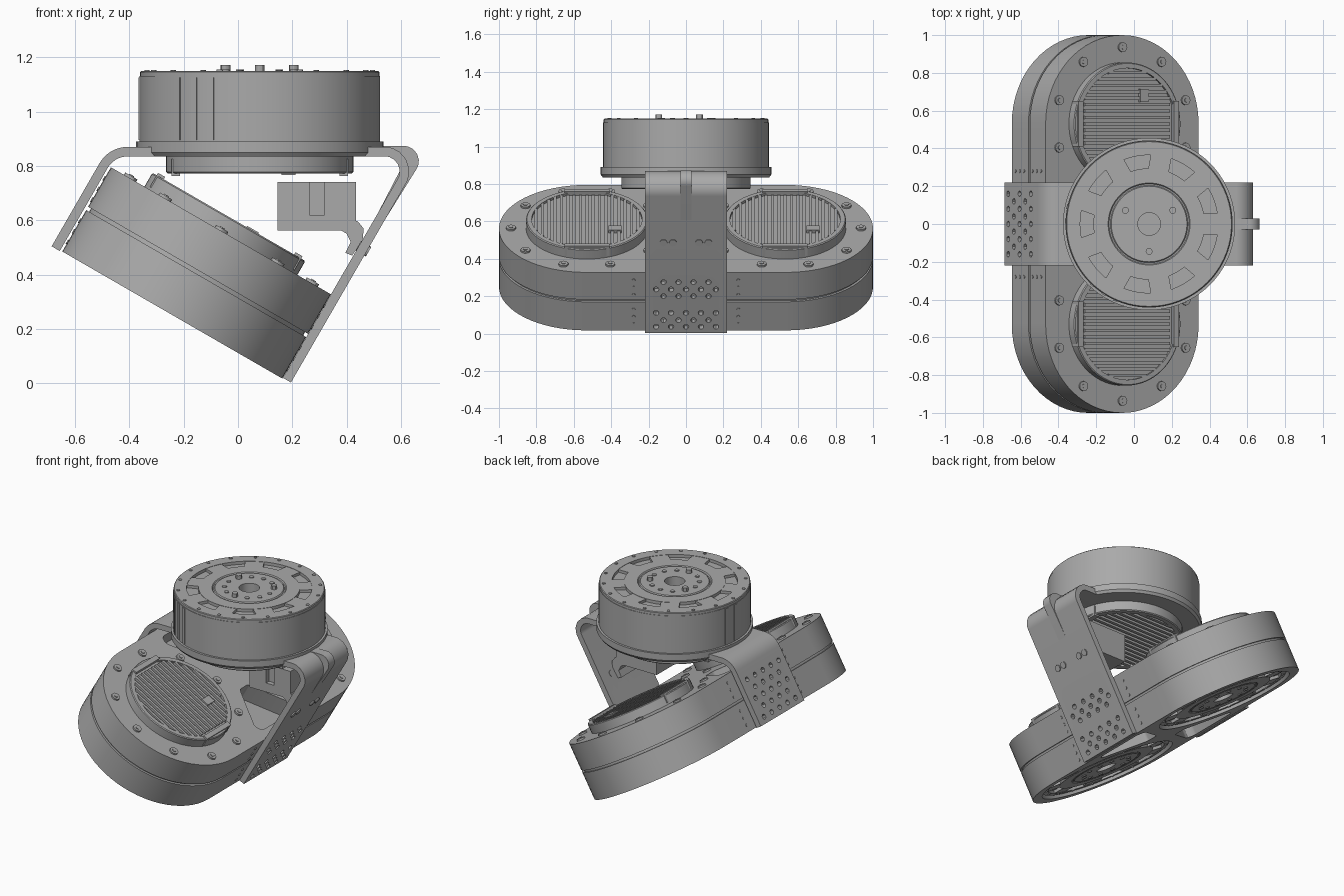
import bpy, bmesh
from math import sin, cos, tan, pi, radians, sqrt
from mathutils import Matrix, Vector

if "Cube" in bpy.data.objects:
    bpy.data.objects.remove(bpy.data.objects["Cube"])

metal = bpy.data.materials.new("grey_metal")
metal.use_nodes = True
grey = (0.4, 0.4, 0.4, 1)
metal.diffuse_color = grey
metal.node_tree.nodes["Principled BSDF"].inputs["Base Color"].default_value = grey

T = Matrix.Translation
FLIP = Matrix.Rotation(pi, 4, 'X')
SIDE = Matrix.Rotation(pi / 2, 4, 'X')      # prism outline becomes x-z
TILT = T((-0.242, 0, 0.251)) @ Matrix.Rotation(radians(30), 4, 'Y')
TOP = T((0.08, 0, 0))


def finish(bm, name, M):
    bmesh.ops.remove_doubles(bm, verts=bm.verts, dist=1e-5)
    bmesh.ops.recalc_face_normals(bm, faces=bm.faces)
    mesh = bpy.data.meshes.new(name)
    bm.to_mesh(mesh)
    bm.free()
    mesh.transform(M)
    mesh.materials.append(metal)
    ob = bpy.data.objects.new(name, mesh)
    bpy.context.collection.objects.link(ob)
    return ob


def prism(name, outline, z0, z1, M=Matrix()):
    bm = bmesh.new()
    face = bm.faces.new([bm.verts.new((x, y, z0)) for x, y in outline])
    out = bmesh.ops.extrude_face_region(bm, geom=[face])
    moved = [v for v in out["geom"] if isinstance(v, bmesh.types.BMVert)]
    bmesh.ops.translate(bm, verts=moved, vec=(0, 0, z1 - z0))
    return finish(bm, name, M)


def lathe(name, profile, M, n=72):
    bm = bmesh.new()
    rings = [[bm.verts.new((r * cos(2 * pi * i / n), r * sin(2 * pi * i / n), z))
              for r, z in profile] for i in range(n)]
    k = len(profile)
    for i in range(n):
        a, b = rings[i], rings[(i + 1) % n]
        for j in range(k):
            m = (j + 1) % k
            if profile[j][0] or profile[m][0]:
                bm.faces.new((a[j], b[j], b[m], a[m]))
    bmesh.ops.dissolve_degenerate(bm, edges=bm.edges, dist=1e-6)
    return finish(bm, name, M)


def discs(name, places, r, z0, z1, M, n=12):
    bm = bmesh.new()
    for x, y in places:
        bmesh.ops.create_cone(bm, cap_ends=True, segments=n, radius1=r, radius2=r,
                              depth=z1 - z0, matrix=T((x, y, (z0 + z1) / 2)))
    return finish(bm, name, M)


def boxes(name, items, M):
    # each item: centre, size, turn about z
    bm = bmesh.new()
    for c, s, a in items:
        bmesh.ops.create_cube(bm, size=1, matrix=Matrix.Rotation(a, 4, 'Z') @ T(c) @ Matrix.Diagonal((*s, 1)))
    return finish(bm, name, M)


def cut(ob, cutter):
    cutter.hide_render = True
    mod = ob.modifiers.new("cut", 'BOOLEAN')
    mod.operation, mod.solver, mod.object = 'DIFFERENCE', 'EXACT', cutter
    bpy.context.view_layer.objects.active = ob
    bpy.ops.object.modifier_apply(modifier="cut")
    bpy.data.objects.remove(cutter)


def rounded(points, radii, n=8):
    # replace each corner that has a radius by an arc
    out = []
    for i, (p, r) in enumerate(zip(points, radii)):
        p = Vector(p)
        if not r:
            out.append(tuple(p))
            continue
        a = (Vector(points[i - 1]) - p).normalized()
        b = (Vector(points[(i + 1) % len(points)]) - p).normalized()
        half = a.angle(b) / 2
        c = p + (a + b).normalized() * r / sin(half)
        s, e = p + a * r / tan(half) - c, p + b * r / tan(half) - c
        for k in range(n + 1):
            out.append(tuple(c + s.lerp(e, k / n).normalized() * r))
    return out


def stadium(r, half=0.5325, n=32):
    pts = [(r * cos(pi * i / n), half + r * sin(pi * i / n)) for i in range(n + 1)]
    return pts + [(-x, -y) for x, y in pts]


def circle(r, count, start=0):
    return [(r * cos(start + 2 * pi * i / count), r * sin(start + 2 * pi * i / count)) for i in range(count)]


def output_face(name, M, big):
    # hub, outer ring and spokes over a recessed floor, with bolt circles
    lathe(name + "_hub", [(0.06, 0), (0.06, 0.02), (0.2, 0.02), (0.205, 0.014), (0.212, 0.014),
                          (0.217, 0.02), (0.295, 0.02), (0.295, 0)], M)
    lathe(name + "_ring", [(0.365, 0), (0.365, 0.02), (big - 0.004, 0.02), (big, 0.016), (big, 0)], M)
    boxes(name + "_spokes", [((0.33, 0, 0.009), (0.09, 0.11, 0.018), 2 * pi * i / 9) for i in range(9)], M)
    discs(name + "_hub_bolts", circle(0.145, 12, pi / 6), 0.014, 0.018, 0.025, M)
    discs(name + "_rim_bolts", circle(big - 0.025, 18), 0.01, 0.018, 0.024, M)


def heat_sink(name, M):
    lathe(name + "_rim", [(0, 0), (0, 0.045), (0.295, 0.045), (0.295, 0.06), (0.32, 0.06), (0.325, 0.055), (0.325, 0)], M)
    fins = []
    for i in range(-8, 9):
        y = i * 0.034
        reach = min(0.26, sqrt(0.295 ** 2 - y * y))
        fins.append(((0, y, 0.05), (2 * reach, 0.017, 0.018), 0))
    boxes(name + "_fins", fins, M)
    boxes(name + "_connectors", [((side * 0.292, 0, 0.04), (0.03, 0.24, 0.06), 0) for side in (-1, 1)]
          + [((0.1, 0.15, 0.055), (0.05, 0.07, 0.02), 0)], M)


# tilted twin body: lower half, recessed seam, upper half
lower = prism("lower_housing", stadium(0.4675), 0, 0.176, TILT)
prism("housing_seam", stadium(0.455), 0.15, 0.21, TILT)
upper = prism("upper_housing", stadium(0.4675), 0.19, 0.358, TILT)
motors = [(0, 0.53), (0, -0.53)]
cut(lower, discs("cutter", motors, 0.41, -0.1, 0.035, TILT, 72))
wedge = rounded([(0.41, 0.22), (0.12, 0.04), (0.12, -0.04), (0.41, -0.22)], [0.04, 0.025, 0.025, 0.04], 5)
for side in (1, -1):
    outline = [(side * x, y) for x, y in wedge]
    cut(upper, prism("cutter", outline, 0.24, 0.5, TILT))
    cut(lower, prism("cutter", outline, -0.1, 0.1, TILT))

# motors inside the twin body
for label, (x, y) in zip(("left", "right"), motors):
    M = TILT @ T((x, y, 0))
    heat_sink(label + "_heat_sink", M @ T((0, 0, 0.357)))
    discs(label + "_housing_bolts", circle(0.406, 10, pi / 10), 0.026, 0.35, 0.368, M)
    discs(label + "_bolt_sockets", circle(0.406, 10, pi / 10), 0.012, 0.36, 0.372, M, 6)
    output_face(label + "_output", M @ FLIP @ T((0, 0, -0.036)), 0.4)

# small pins on the long flat sides
pins = [(z, s * 0.28) for z in (0.04, 0.085, 0.13, 0.22, 0.265, 0.31) for s in (1, -1)]
discs("side_pins", [(-z, y) for z, y in pins], 0.009, -0.471, 0.471,
      TILT @ Matrix.Rotation(pi / 2, 4, 'Y'), 8)

# bent strap joining the body to the upper motor
strap_outline = rounded(
    [(-0.686, 0.504), (-0.475, 0.87), (0.696, 0.87), (0.195, 0.0025),
     (0.165, 0.02), (0.6355, 0.835), (-0.455, 0.835), (-0.656, 0.4865)],
    [0, 0.12, 0.09, 0, 0, 0.055, 0.085, 0])
strap = prism("strap", strap_outline, -0.22, 0.22, SIDE)


def leg_holes(start, rows):
    # staggered rows of holes running up a leg
    spots = []
    for i, t in enumerate(rows):
        count = 5 - i % 2
        spots += [(-t, (k - (count - 1) / 2) * 0.08) for k in range(count)]
    M = T(start) @ Matrix.Rotation(radians(30), 4, 'Y') @ Matrix.Rotation(pi / 2, 4, 'Y')
    return discs("cutter", spots, 0.015, -0.06, 0.06, M)


cut(strap, leg_holes((-0.671, 0, 0.495), [0.04, 0.1, 0.16, 0.22, 0.28]))
cut(strap, leg_holes((0.18, 0, 0.011), [0.04, 0.08, 0.125, 0.228, 0.27, 0.315]))
discs("strap_bolts", [(-0.56, y) for y in (-0.12, -0.07, 0.07, 0.12)], 0.02, -0.02, 0.024,
      T((0.18, 0, 0.011)) @ Matrix.Rotation(radians(120), 4, 'Y'))

# stiffening rib on the outer bend
prism("strap_rib", rounded(
    [(0.48, 0.84), (0.48, 0.873), (0.71, 0.873), (0.39, 0.36), (0.385, 0.375), (0.6, 0.79), (0.58, 0.84)],
    [0, 0, 0.055, 0, 0, 0, 0]), -0.03, 0.03, SIDE)

# upper motor
lathe("motor_flange", [(0.28, 0.835), (0.28, 0.89), (0.456, 0.89), (0.456, 0.85), (0.445, 0.835)], TOP)
lathe("motor_case", [(0, 0.86), (0, 1.08), (0.06, 1.08), (0.06, 1.13), (0.4425, 1.13), (0.4425, 0.86)], TOP, 96)
output_face("upper_output", TOP @ T((0, 0, 1.129)), 0.44)
discs("tall_bolts", circle(0.145, 3, pi / 6), 0.018, 1.14, 1.172, TOP)
heat_sink("upper_heat_sink", TOP @ T((0, 0, 0.836)) @ FLIP @ Matrix.Scale(1.06, 4))
boxes("case_seams", [((0.441, 0, 1.01), (0.01, 0.025, 0.23), radians(a))
                     for a in (168, 178, 227, 237, 246)], TOP)

# cable block on a hooked shelf inside the strap
block = boxes("cable_block", [((0.29, 0, 0.6675), (0.29, 0.18, 0.145), 0)], Matrix())
cut(block, boxes("cutter", [((0.29, -0.09, 0.69), (0.055, 0.06, 0.14), 0)], Matrix()))
prism("cable_shelf", [(0.145, 0.597), (0.44, 0.597), (0.462, 0.57), (0.46, 0.53), (0.42, 0.47),
                      (0.395, 0.48), (0.415, 0.52), (0.4, 0.55), (0.38, 0.562), (0.145, 0.562)],
      -0.09, 0.09, SIDE)

# smooth curved sides, sharp rims
for ob in bpy.context.collection.objects:
    if ob.type == 'MESH' and metal.name in ob.data.materials:
        bpy.ops.object.select_all(action='DESELECT')
        ob.select_set(True)
        bpy.context.view_layer.objects.active = ob
        bpy.ops.object.shade_smooth_by_angle(angle=radians(30))
